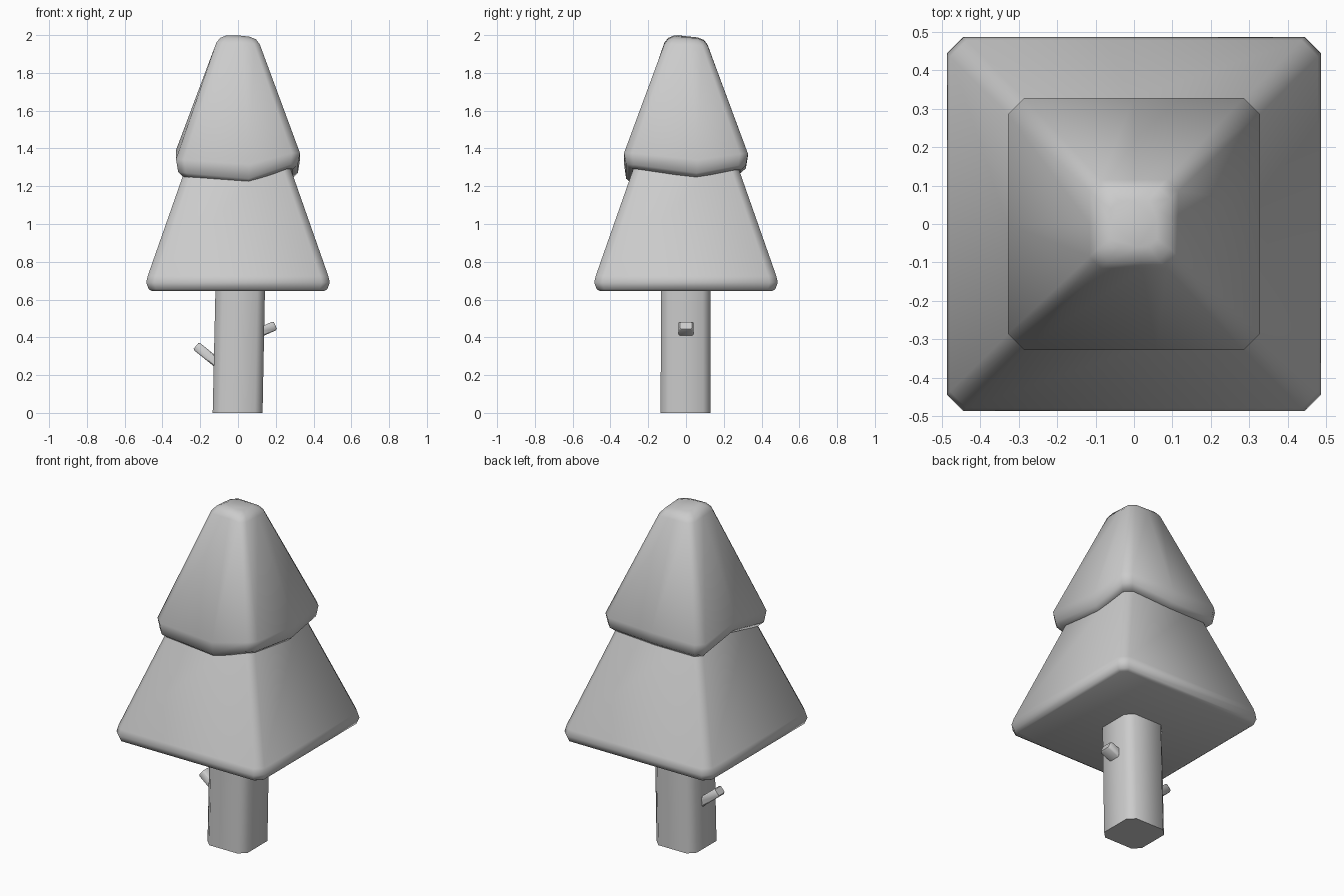
import bpy, bmesh, math
from mathutils import Vector

if "Cube" in bpy.data.objects:
    bpy.data.objects.remove(bpy.data.objects["Cube"])


def ring(h, c, z, cx=0, cy=0, dz=None):
    """Square of half-width h with cut corners; dz adds side midpoints with height offsets."""
    pts = []
    for i in range(4):
        a = i * math.pi / 2
        mids = [-h + c, h - c] if dz is None else [-h + c, h * 0.18 if i < 2 else 0, h - c]
        for j, u in enumerate(mids):
            off = 0 if dz is None else dz[i * 3 + j]
            pts.append(Vector((cx + u * math.cos(a) + h * math.sin(a),
                               cy + u * math.sin(a) - h * math.cos(a), z + off)))
    return pts


def loft(name, rings, angle=50):
    bm = bmesh.new()
    loops = [[bm.verts.new(p) for p in r] for r in rings]
    n = len(loops[0])
    for a, b in zip(loops, loops[1:]):
        for i in range(n):
            bm.faces.new((a[i], a[(i + 1) % n], b[(i + 1) % n], b[i]))
    bm.faces.new(loops[0][::-1])
    bm.faces.new(loops[-1])
    bmesh.ops.recalc_face_normals(bm, faces=bm.faces)
    me = bpy.data.meshes.new(name)
    bm.to_mesh(me)
    bm.free()
    ob = bpy.data.objects.new(name, me)
    bpy.context.collection.objects.link(ob)
    bpy.ops.object.select_all(action='DESELECT')
    ob.select_set(True)
    bpy.context.view_layer.objects.active = ob
    bpy.ops.object.shade_smooth_by_angle(angle=math.radians(angle))
    return ob


# Trunk, leaning very slightly
loft("trunk", [ring(0.132, 0.04, 0, -0.002, -0.002),
               ring(0.131, 0.04, 0.67, 0.012, -0.002)])

# Lower foliage tier
loft("lower_foliage", [ring(0.455, 0.03, 0.645), ring(0.473, 0.04, 0.655),
                       ring(0.486, 0.043, 0.69), ring(0.478, 0.043, 0.725),
                       ring(0.255, 0.04, 1.36)], 60)

# Upper foliage tier with an uneven hem (front, right, back, left)
hem = [-0.025, -0.055, 0.02, 0.02, -0.025, 0.015,
       0.015, 0.0, 0.0, 0.0, 0.04, -0.02]


def scaled(k):
    return [d * k for d in hem]


tilt = [0.007, 0.005, 0, 0, -0.005, -0.008, -0.008, -0.006, -0.004, -0.004, 0.002, 0.007]
loft("upper_foliage", [ring(0.25, 0.03, 1.275, dz=scaled(1)),
                       ring(0.290, 0.035, 1.27, dz=scaled(1)),
                       ring(0.317, 0.04, 1.295, dz=scaled(1)),
                       ring(0.328, 0.043, 1.36, dz=scaled(0.8)),
                       ring(0.115, 0.03, 1.952, dz=tilt),
                       ring(0.095, 0.03, 1.978, dz=tilt),
                       ring(0.06, 0.02, 1.992, dz=tilt)], 60)


# Broken twigs on both sides of the trunk
def twig(name, base, tip, width, thick):
    base, tip = Vector(base), Vector(tip)
    d = tip - base
    rot = Vector((0, 0, 1)).rotation_difference(d).to_matrix()
    L = d.length
    prof = [(0.5, 0.12, 0), (0.5, 0.12, L - 0.01), (0.4, 0.1, L)]
    rings = []
    for h, c, z in prof:
        rings.append([base + rot @ Vector((p.x * thick, p.y * width, p.z))
                      for p in ring(h, c, z)])
    loft(name, rings)


twig("left_twig", (-0.09, 0, 0.248), (-0.222, 0, 0.355), 0.07, 0.05)
twig("right_twig", (0.09, 0, 0.415), (0.198, 0, 0.463), 0.08, 0.05)
